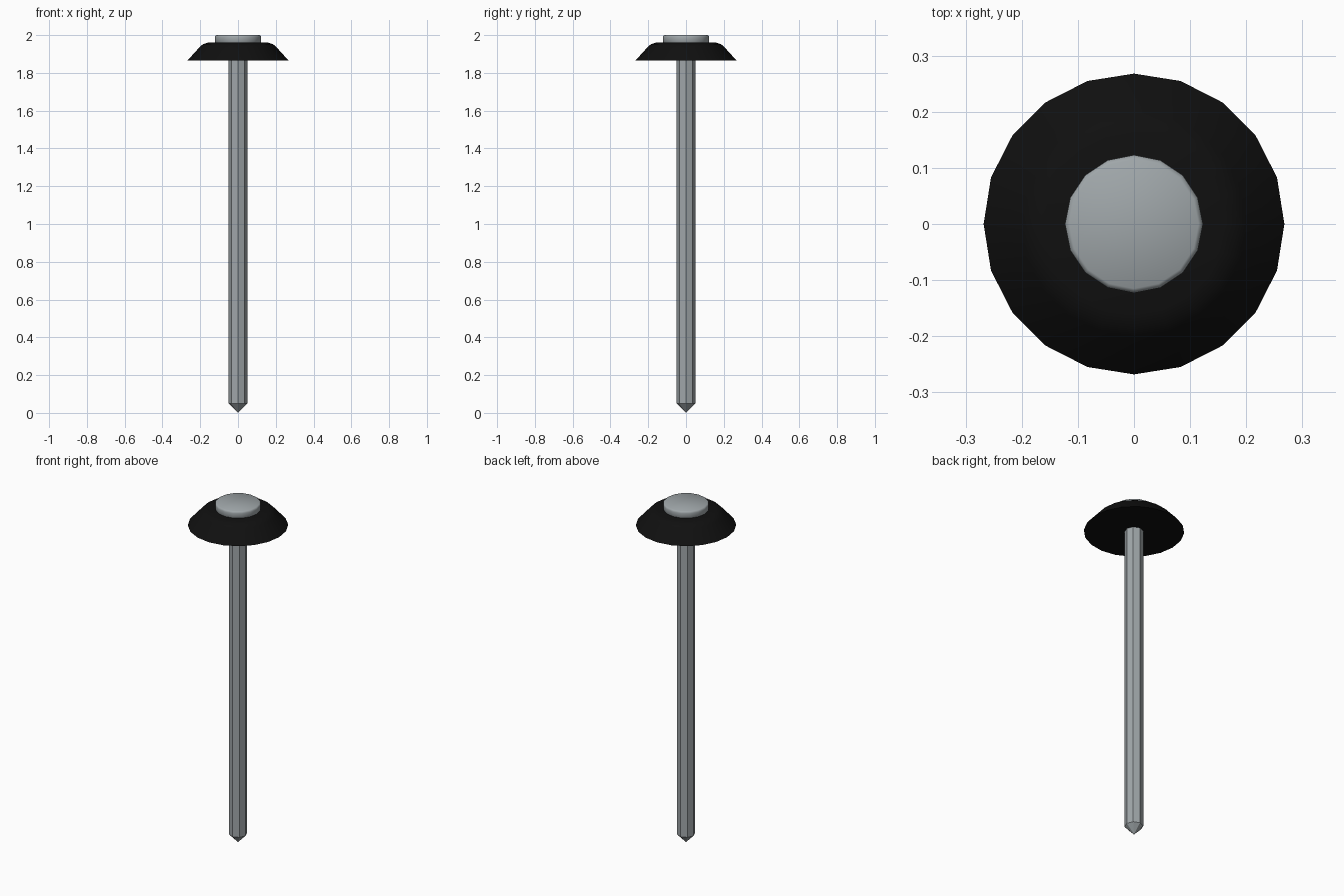
import bpy, bmesh, math

cube = bpy.data.objects.get("Cube")
if cube:
    bpy.data.objects.remove(cube, do_unlink=True)


def material(name, color):
    mat = bpy.data.materials.new(name)
    mat.use_nodes = True
    mat.diffuse_color = color
    mat.node_tree.nodes["Principled BSDF"].inputs["Base Color"].default_value = color
    return mat


def lathe(name, profile, sides, mat, smooth=None):
    """Turn (radius, height) points about z; open ends are capped."""
    bm = bmesh.new()
    rings = []
    for r, z in profile:
        if r == 0:
            rings.append([bm.verts.new((0, 0, z))] * sides)
        else:
            turn = [math.tau * i / sides for i in range(sides)]
            rings.append([bm.verts.new((r * math.cos(a), r * math.sin(a), z)) for a in turn])
    for low, high in zip(rings, rings[1:]):
        for i in range(sides):
            j = (i + 1) % sides
            corners = dict.fromkeys((low[i], low[j], high[j], high[i]))
            bm.faces.new(list(corners))
    for ring, (r, z) in zip((rings[0], rings[-1]), (profile[0], profile[-1])):
        if r:
            bm.faces.new(ring)
    bmesh.ops.recalc_face_normals(bm, faces=bm.faces)
    mesh = bpy.data.meshes.new(name)
    bm.to_mesh(mesh)
    bm.free()
    mesh.materials.append(mat)
    obj = bpy.data.objects.new(name, mesh)
    bpy.context.collection.objects.link(obj)
    if smooth:
        bpy.ops.object.select_all(action="DESELECT")
        obj.select_set(True)
        bpy.context.view_layer.objects.active = obj
        bpy.ops.object.shade_smooth_by_angle(angle=math.radians(smooth))
    return obj


steel = material("steel_grey", (0.35, 0.385, 0.4, 1))
rubber = material("black_rubber", (0.005, 0.005, 0.005, 1))

# Faceted shaft with a pointed tip
lathe("shaft", [(0, 0), (0.05, 0.05), (0.05, 1.9)], 8, steel)

# Flared sealing washer, flat underneath
lathe("washer", [(0.268, 1.865), (0.2, 1.94), (0.185, 1.952), (0.16, 1.96)],
      20, rubber, 40)

# Round head with softened rims
lathe("head", [(0.117, 1.955), (0.123, 1.966), (0.123, 1.989), (0.121, 1.996), (0.115, 2.0)],
      16, steel, 50)
